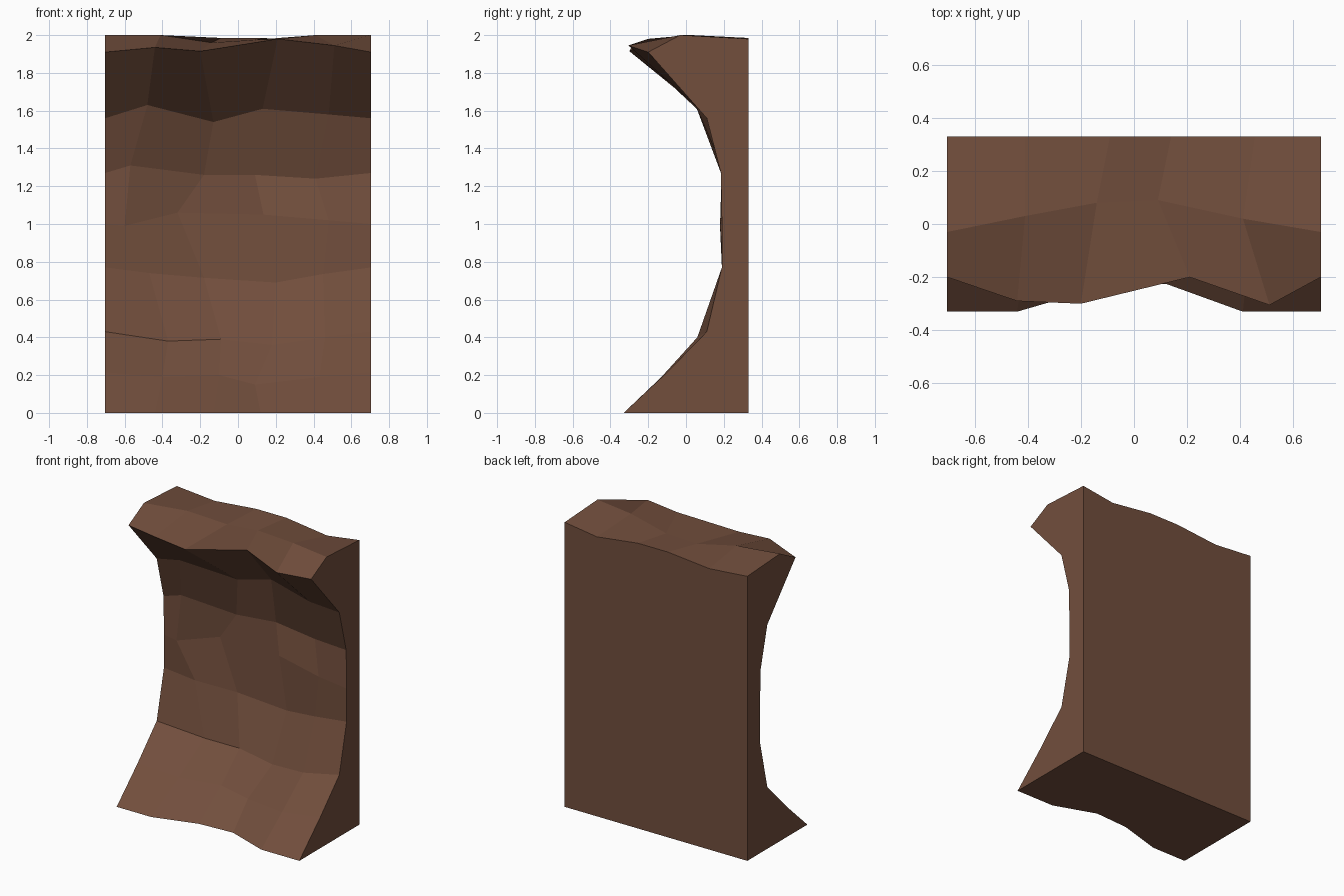
import bpy, bmesh

HALF, BACK = 0.703, 0.33

# side profile (y, z), identical at both ends so the block tiles
EDGE = [(-.33, 0), (-.10, .215), (.11, .43), (.19, .77), (.19, 1.0),
        (.185, 1.27), (.11, 1.56), (-.20, 1.91), (-.03, 2.0), (BACK, 1.98)]

# inner points (x, y, z) of each rock layer, bottom to top
INNER = [
    [(-.44, -.33, 0), (-.13, -.24, 0), (.12, -.225, 0), (.41, -.33, 0)],
    [(-.40, -.08, .19), (-.10, -.04, .20), (.09, -.02, .15), (.43, -.13, .19)],
    [(-.37, .16, .38), (-.09, .145, .39), (.18, .12, .36), (.46, .06, .40)],
    [(-.47, .20, .74), (-.18, .25, .715), (.20, .25, .69), (.45, .20, .735)],
    [(-.60, .18, .99), (-.32, .26, 1.06), (.135, .26, 1.05), (.48, .20, 1.02)],
    [(-.57, .19, 1.31), (-.18, .24, 1.26), (.09, .29, 1.26), (.41, .26, 1.24)],
    [(-.48, .05, 1.63), (-.13, .18, 1.54), (.13, .18, 1.61), (.48, .10, 1.58)],
    [(-.44, -.29, 1.935), (-.20, -.30, 1.915), (.21, -.20, 1.98), (.51, -.305, 1.945)],
    [(-.41, .03, 2.0), (-.14, .08, 1.96), (.09, .09, 1.975), (.41, .02, 2.0)],
    [(-.41, BACK, 1.955), (-.09, BACK, 1.985), (.14, BACK, 1.985), (.455, BACK, 1.945)],
]

bm = bmesh.new()

# eroded front and top surface
rows = []
for (y, z), mid in zip(EDGE, INNER):
    pts = [(-HALF, y, z)] + mid + [(HALF, y, z)]
    rows.append([bm.verts.new(p) for p in pts])
for lo, hi in zip(rows, rows[1:]):
    for i in range(5):
        bm.faces.new((lo[i], lo[i + 1], hi[i + 1], hi[i]))

# flat back, underside and two ends
bl = bm.verts.new((-HALF, BACK, 0))
br = bm.verts.new((HALF, BACK, 0))
caps = [bm.faces.new(rows[-1] + [br, bl]),
        bm.faces.new(rows[0] + [br, bl]),
        bm.faces.new([r[0] for r in rows] + [bl]),
        bm.faces.new([r[-1] for r in rows] + [br])]
bm.normal_update()
bmesh.ops.triangulate(bm, faces=caps)
bmesh.ops.recalc_face_normals(bm, faces=bm.faces)

mesh = bpy.data.meshes.new("cliff_block")
bm.to_mesh(mesh)
bm.free()

# single brown earth colour
mat = bpy.data.materials.new("earth brown")
mat.diffuse_color = (0.168, 0.077, 0.046, 1)
mesh.materials.append(mat)
bpy.context.collection.objects.link(bpy.data.objects.new("cliff_block", mesh))
